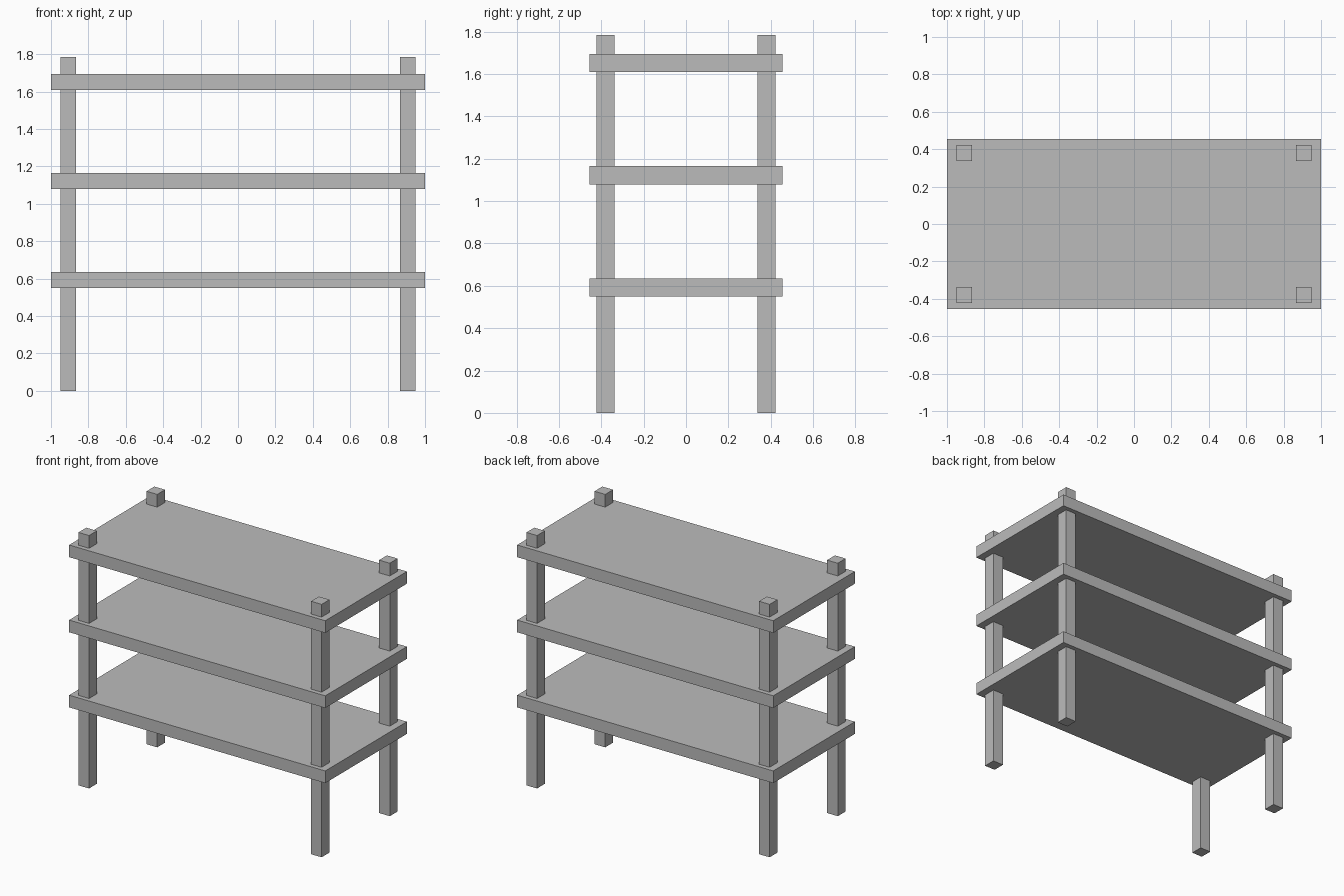
import bpy

if "Cube" in bpy.data.objects:
    bpy.data.objects.remove(bpy.data.objects["Cube"])

grey = bpy.data.materials.new("plain grey")
grey.diffuse_color = (0.5, 0.5, 0.5, 1)
grey.use_nodes = True
grey.node_tree.nodes["Principled BSDF"].inputs["Base Color"].default_value = grey.diffuse_color


def box(name, center, size):
    """Add a sharp-edged box of the given full size."""
    bpy.ops.mesh.primitive_cube_add(size=1, location=center)
    obj = bpy.context.object
    obj.name = name
    obj.scale = size
    bpy.ops.object.transform_apply(location=False, rotation=False, scale=True)
    obj.data.materials.append(grey)
    return obj


# Four square posts running through all the shelves
HEIGHT = 1.785
for side, sx in (("left", -1), ("right", 1)):
    for end, sy in (("front", -1), ("back", 1)):
        box(f"{end}_{side}_post", (sx * 0.908, sy * 0.38, HEIGHT / 2),
            (0.083, 0.087, HEIGHT))

# Three evenly spaced shelf boards
for i, name in enumerate(("lower", "middle", "upper")):
    box(f"{name}_shelf", (0, 0, 0.592 + 0.53 * i), (2.0, 0.91, 0.086))
